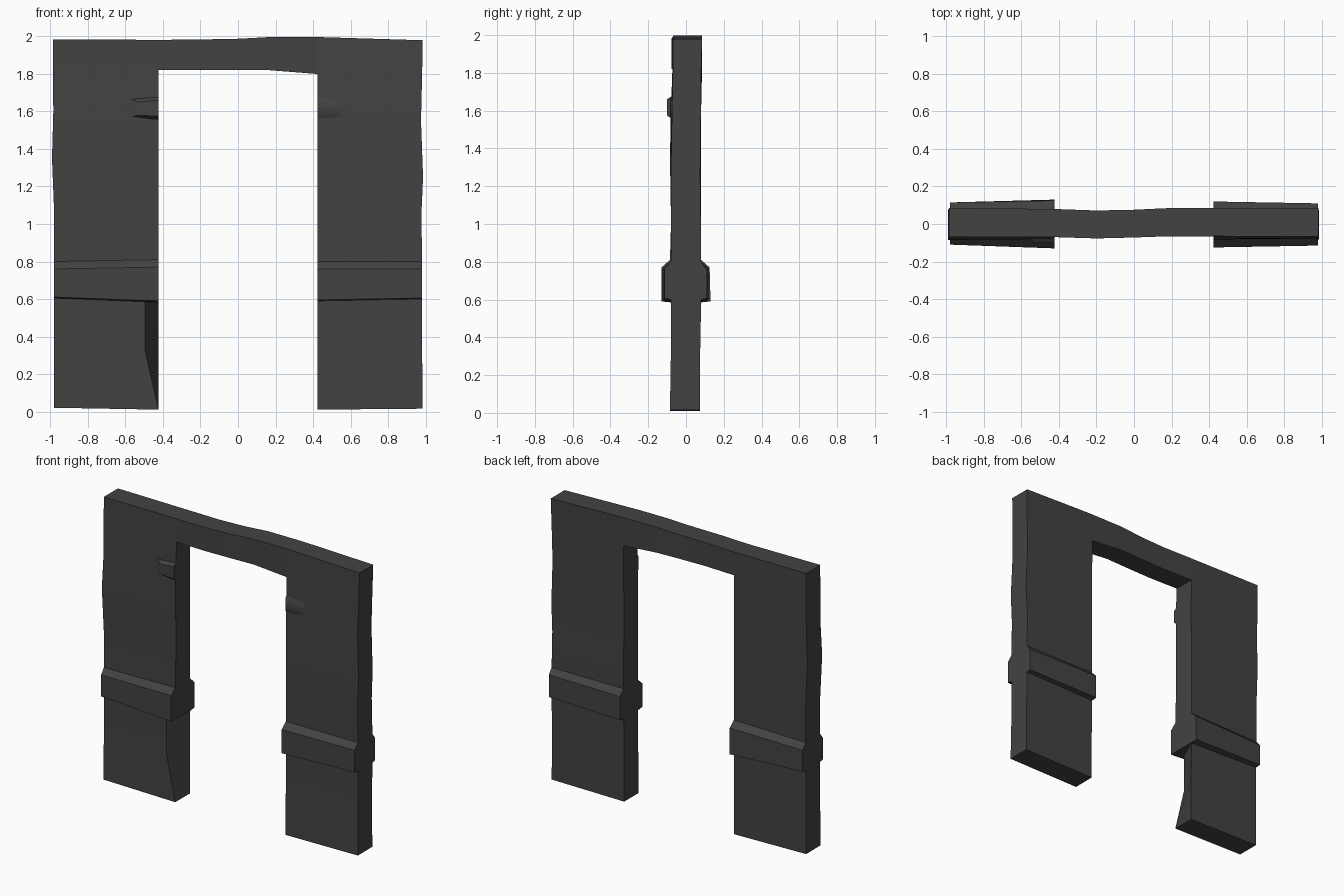
import bpy, bmesh

stone = bpy.data.materials.new("charcoal stone")
stone.diffuse_color = (0.055, 0.055, 0.055, 1)


def finish(name, bm, angle=0.7):
    bmesh.ops.recalc_face_normals(bm, faces=bm.faces)
    me = bpy.data.meshes.new(name)
    bm.to_mesh(me)
    bm.free()
    me.materials.append(stone)
    ob = bpy.data.objects.new(name, me)
    bpy.context.collection.objects.link(ob)
    bpy.context.view_layer.objects.active = ob
    ob.select_set(True)
    bpy.ops.object.shade_smooth_by_angle(angle=angle)
    ob.select_set(False)
    return ob


# legs: stacked four-sided rings, side = -1 left, 1 right
# ring: z outer, z inner, x outer, x front inner, y front, y back
def leg(name, side, rings):
    bm = bmesh.new()
    loops = []
    for zo, zi, xo, xf, yf_o, yf_i, yb_o, yb_i in rings:
        pts = [(xo, yf_o, zo), (xf, yf_i, zi), (0.425, yb_i, zi), (xo, yb_o, zo)]
        loops.append([bm.verts.new((side * x, y, z)) for x, y, z in pts])
    for n, (a, b) in enumerate(zip(loops, loops[1:])):
        for i in range(4):
            # the lintel joins here, so the inner side stays open
            if i == 1 and n == len(loops) - 2:
                continue
            j = (i + 1) % 4
            bm.faces.new((a[i], a[j], b[j], b[i]))
    bm.faces.new(loops[0])
    bm.faces.new(loops[-1])
    return finish(name, bm)


leg("left_leg", -1, [
    (0.02, 0.01, 0.98, 0.425, -0.085, -0.085, 0.075, 0.075),
    (0.32, 0.32, 0.98, 0.495, -0.08, -0.08, 0.075, 0.075),
    (0.605, 0.585, 0.98, 0.495, -0.08, -0.08, 0.078, 0.08),
    (0.61, 0.59, 0.98, 0.425, -0.11, -0.13, 0.115, 0.13),
    (0.76, 0.77, 0.98, 0.425, -0.11, -0.13, 0.115, 0.125),
    (0.80, 0.81, 0.98, 0.425, -0.08, -0.085, 0.08, 0.08),
    (1.05, 1.05, 0.98, 0.425, -0.08, -0.078, 0.08, 0.08),
    (1.35, 1.35, 0.992, 0.425, -0.085, -0.08, 0.078, 0.08),
    (1.60, 1.60, 0.985, 0.425, -0.075, -0.08, 0.08, 0.075),
    (1.82, 1.82, 0.987, 0.425, -0.072, -0.072, 0.085, 0.08),
    (1.985, 1.982, 0.987, 0.425, -0.07, -0.07, 0.085, 0.08)])

leg("right_leg", 1, [
    (0.015, 0.01, 0.985, 0.425, -0.085, -0.085, 0.075, 0.075),
    (0.32, 0.32, 0.982, 0.425, -0.08, -0.08, 0.075, 0.075),
    (0.60, 0.59, 0.982, 0.425, -0.08, -0.08, 0.08, 0.08),
    (0.605, 0.595, 0.982, 0.425, -0.115, -0.125, 0.11, 0.12),
    (0.76, 0.76, 0.982, 0.425, -0.115, -0.125, 0.11, 0.12),
    (0.80, 0.80, 0.982, 0.425, -0.08, -0.08, 0.08, 0.08),
    (1.05, 1.05, 0.978, 0.425, -0.08, -0.08, 0.078, 0.08),
    (1.25, 1.25, 0.987, 0.425, -0.08, -0.08, 0.075, 0.078),
    (1.55, 1.55, 0.976, 0.425, -0.075, -0.078, 0.078, 0.08),
    (1.80, 1.80, 0.982, 0.425, -0.07, -0.07, 0.08, 0.082),
    (1.98, 1.997, 0.985, 0.425, -0.068, -0.065, 0.085, 0.085)])

# lintel: open tube spanning between the legs
bm = bmesh.new()
prev = None
for x, zb, zt, yf, yb in [(-0.425, 1.82, 1.982, -0.07, 0.08), (-0.2, 1.82, 1.984, -0.077, 0.072),
                          (0.0, 1.82, 1.988, -0.072, 0.076), (0.17, 1.82, 1.997, -0.066, 0.084),
                          (0.425, 1.80, 1.997, -0.066, 0.084)]:
    ring = [bm.verts.new((x, y, z)) for y, z in [(yf, zb), (yf, zt), (yb, zt), (yb, zb)]]
    if prev:
        for i in range(4):
            j = (i + 1) % 4
            bm.faces.new((prev[i], prev[j], ring[j], ring[i]))
    prev = ring
finish("lintel", bm)


# worn latch bumps beside the opening, tapering into the wall
def latch(name, side, y_front):
    bm = bmesh.new()
    outer = [bm.verts.new((side * x, -0.07, z)) for x, z in
             [(0.425, 1.55), (0.58, 1.57), (0.58, 1.67), (0.425, 1.68)]]
    inner = [bm.verts.new((side * x, y_front, z)) for x, z in
             [(0.425, 1.575), (0.53, 1.58), (0.53, 1.65), (0.425, 1.66)]]
    for i in range(4):
        j = (i + 1) % 4
        bm.faces.new((outer[i], outer[j], inner[j], inner[i]))
    bm.faces.new(inner)
    bm.faces.new(outer)
    finish(name, bm)


latch("left_latch", -1, -0.1)
latch("right_latch", 1, -0.084)
